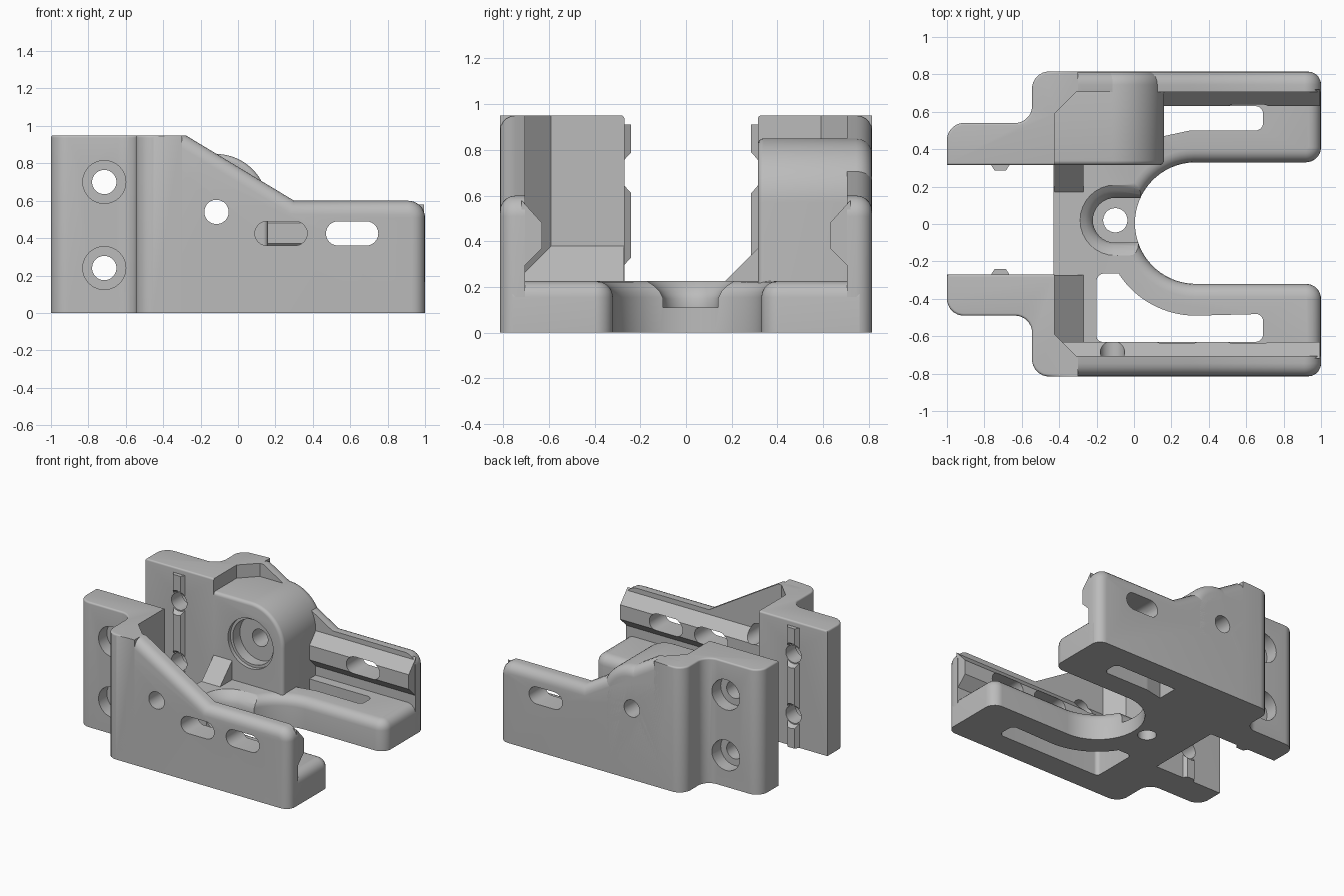
import bpy, bmesh
from math import pi, sin, cos, tan, radians
from mathutils import Matrix, Vector

cube = bpy.data.objects.get("Cube")
if cube:
    bpy.data.objects.remove(cube)

grey = bpy.data.materials.new("plain grey")
grey.use_nodes = True
grey.diffuse_color = (0.5, 0.5, 0.5, 1)
grey.node_tree.nodes["Principled BSDF"].inputs["Base Color"].default_value = (0.5, 0.5, 0.5, 1)


def arc(cx, cy, r, a0, a1, n=24):
    """Points on an arc, angles in degrees."""
    steps = [radians(a0 + (a1 - a0) * i / n) for i in range(n + 1)]
    return [(cx + r * cos(a), cy + r * sin(a)) for a in steps]


def rounded(corners):
    """Polygon outline; a third value on a corner is its fillet radius."""
    out = []
    for i, c in enumerate(corners):
        p = Vector(c[:2])
        if len(c) == 2:
            out.append(tuple(p))
            continue
        a = (Vector(corners[i - 1][:2]) - p).normalized()
        b = (Vector(corners[(i + 1) % len(corners)][:2]) - p).normalized()
        half = a.angle(b) / 2
        centre = p + (a + b).normalized() * c[2] / sin(half)
        start = p + a * c[2] / tan(half) - centre
        end = p + b * c[2] / tan(half) - centre
        for k in range(8):
            t = k / 7
            q = (start * (1 - t) + end * t).normalized() * c[2]
            out.append(tuple(centre + q))
    return out


def finish(name, bm):
    bmesh.ops.recalc_face_normals(bm, faces=bm.faces[:])
    mesh = bpy.data.meshes.new(name)
    bm.to_mesh(mesh)
    bm.free()
    mesh.materials.append(grey)
    ob = bpy.data.objects.new(name, mesh)
    bpy.context.collection.objects.link(ob)
    return ob


def loft(name, axis, loops, bevels=()):
    """Solid through (height, outline) loops along an axis; bevels are (rule, size)."""
    place = {"x": lambda u, v, t: (t, u, v),
             "y": lambda u, v, t: (u, t, v),
             "z": lambda u, v, t: (u, v, t)}[axis]
    bm = bmesh.new()
    rings = [[bm.verts.new(place(u, v, t)) for u, v in pts] for t, pts in loops]
    n = len(rings[0])
    for low, high in zip(rings, rings[1:]):
        for i in range(n):
            j = (i + 1) % n
            bm.faces.new((low[i], low[j], high[j], high[i]))
    bm.faces.new(rings[0])
    bm.faces.new(rings[-1])
    bmesh.ops.recalc_face_normals(bm, faces=bm.faces[:])
    for rule, size in bevels:
        edges = [e for e in bm.edges
                 if rule((e.verts[0].co + e.verts[1].co) / 2, e.verts[0].co - e.verts[1].co)]
        bmesh.ops.bevel(bm, geom=edges, offset=size, segments=5, profile=0.5,
                        affect='EDGES', clamp_overlap=True)
    return finish(name, bm)


def prism(name, axis, pts, a, b, bevels=()):
    return loft(name, axis, [(a, pts), (b, pts)], bevels)


cutters = []


def bore(x, z, y0, y1, r0, r1=None):
    """Round cutter along y."""
    r1 = r0 if r1 is None else r1
    if y1 < y0:
        y0, y1, r0, r1 = y1, y0, r1, r0
    bm = bmesh.new()
    turn = Matrix.Translation((x, (y0 + y1) / 2, z)) @ Matrix.Rotation(-pi / 2, 4, 'X')
    bmesh.ops.create_cone(bm, cap_ends=True, segments=40, radius1=r0, radius2=r1,
                          depth=y1 - y0, matrix=turn)
    return cutter(finish("bore_cutter", bm))


def cutter(ob):
    ob.hide_render = True
    cutters.append(ob)
    return ob


def cut(ob, tools):
    bpy.context.view_layer.objects.active = ob
    for tool in tools:
        mod = ob.modifiers.new("cut", 'BOOLEAN')
        mod.operation, mod.solver, mod.object = 'DIFFERENCE', 'EXACT', tool
        bpy.ops.object.modifier_apply(modifier=mod.name)


def slot_outline(x0, x1, z, r):
    return arc(x0 + r, z, r, 90, 270, 12) + arc(x1 - r, z, r, -90, 90, 12)


parts = []
OUTER, INNER, TOP, BASE = 0.815, 0.705, 0.95, 0.225

# Cutters shared by both sides
pivot = bore(-0.115, 0.54, -1, 1, 0.065)
long_slot = cutter(prism("slot_cutter", "y", slot_outline(0.47, 0.75, 0.425, 0.065), -1, 1))
front_slot = cutter(prism("front_slot_cutter", "y", slot_outline(0.09, 0.37, 0.425, 0.065), -1, 0))

# Base plate with forked arms
outline = rounded([(1, -0.76), (1, -0.32, 0.08), (0.33, -0.32)])
outline += arc(0.33, 0.005, 0.325, 268, 92, 32)
outline += rounded([(0.33, 0.33), (1, 0.33, 0.08), (1, 0.76)]) + [(-0.43, 0.76), (-0.43, -0.76)]
base = prism("base_plate", "z", outline, 0, BASE,
             [(lambda m, d: m.z > BASE - 0.001 and m.x > -0.42 and abs(m.y) < 0.755, 0.07)])
back_window = rounded([(0.16, 0.47), (0.3, 0.5, 0.1), (0.69, 0.5, 0.04),
                       (0.69, 0.63, 0.04), (0.16, 0.63)])
front_window = rounded([(0.69, -0.49, 0.04), (0.69, -0.63, 0.04), (-0.2, -0.63, 0.03),
                        (-0.2, -0.265, 0.04), (-0.08, -0.265)]) + arc(0.33, 0, 0.49, 214, 270, 16)
recess = [(z, arc(-0.1, 0.02, r, 90, 270, 16) + [(0.2, 0.02 - r), (0.2, 0.02 + r)])
          for z, r in ((0.11, 0.12), (0.15, 0.12), (0.18, 0.135), (0.205, 0.16), (0.24, 0.21))]
cut(base, [cutter(prism("window_cutter", "z", pts, -0.1, 0.4)) for pts in (back_window, front_window)]
    + [cutter(loft("recess_cutter", "z", recess)),
       cutter(prism("screw_cutter", "z", arc(-0.1, 0.02, 0.065, 0, 348, 30), -0.1, 0.4))])
parts.append(base)

# Mirrored sides: ear, wall, rail and key rib
wall_profile = rounded([(-0.45, 0), (1, 0), (1, 0.6, 0.09), (0.3, 0.6),
                        (-0.28, TOP), (-0.45, TOP)])
for side, s, yi, yo, rail_start in (("front", -1, 0.27, 0.49, -0.43), ("back", 1, 0.315, 0.54, 0.1)):
    ear_plan = rounded([(-1, yi), (-0.425, yi), (-0.425, 0.59), (-0.3, 0.715), (-0.3, OUTER),
                        (-0.545, OUTER, 0.09), (-0.545, yo, 0.09), (-1, yo, 0.09)])
    ear = prism(side + "_ear", "z", [(x, y * s) for x, y in ear_plan], 0, TOP,
                [(lambda m, d: m.z > TOP - 0.001 and (m.x < -0.43), 0.07)])
    holes = []
    for z in (0.24, 0.7):
        holes += [bore(-0.715, z, 0, s, 0.065), bore(-0.715, z, s * (yo - 0.1), s, 0.115)]
    cut(ear, holes)

    wall = prism(side + "_wall", "y", wall_profile, s * INNER, s * OUTER,
                 [(lambda m, d: abs(m.y) > OUTER - 0.001 and m.z > 0.01 and m.x > -0.44, 0.07)])
    rail_profile = [(s * y, z) for y, z in ((0.72, 0.58), (0.63, 0.48), (0.63, 0.37), (0.72, 0.28))]
    rail = prism(side + "_rail", "x", rail_profile, rail_start, 0.995)
    holes = [pivot, long_slot] + ([front_slot] if s < 0 else [])
    cut(wall, holes)
    cut(rail, holes if s < 0 else [long_slot])

    rib_plan = [(-0.715 + w, s * (yi + d)) for w, d in
                ((-0.055, 0.01), (-0.03, -0.03), (0.03, -0.03), (0.055, 0.01))]
    rib = prism(side + "_key_rib", "z", rib_plan, 0, 0.91)
    cut(rib, [bore(-0.715, z, s * (yi + 0.02), s * (yi - 0.04), 0.06, 0.1) for z in (0.24, 0.7)])
    parts += [ear, wall, rail, rib]

# Bearing boss on the back wall
boss_profile = [(-0.43, 0), (0.16, 0)] + arc(-0.12, 0.57, 0.28, 0, 90) + [(-0.43, 0.85)]
boss = prism("bearing_boss", "y", boss_profile, 0.315, OUTER,
             [(lambda m, d: m.y > OUTER - 0.001 and m.z > 0.01 and m.x > -0.42, 0.07),
              (lambda m, d: m.y < 0.316 and m.z > 0.01 and m.x > -0.42, 0.025)])
cut(boss, [pivot, bore(-0.115, 0.54, 0.2, 0.345, 0.19), bore(-0.115, 0.54, 0.2, 0.43, 0.17)])
parts.append(boss)

# Gussets in the inner corners
parts.append(prism("front_gusset", "y", [(-0.43, 0.1), (-0.43, 0.385), (-0.27, 0.225), (-0.27, 0.1)],
                   -0.71, -0.272))
parts.append(prism("back_gusset", "x", [(0.33, 0.1), (0.33, 0.385), (0.165, 0.22), (0.165, 0.1)],
                   -0.425, -0.27))

# Clean up cutters and shade
for tool in cutters:
    bpy.data.objects.remove(tool)
bpy.ops.object.select_all(action='DESELECT')
for ob in parts:
    ob.select_set(True)
bpy.context.view_layer.objects.active = base
bpy.ops.object.shade_smooth_by_angle(angle=radians(32))
